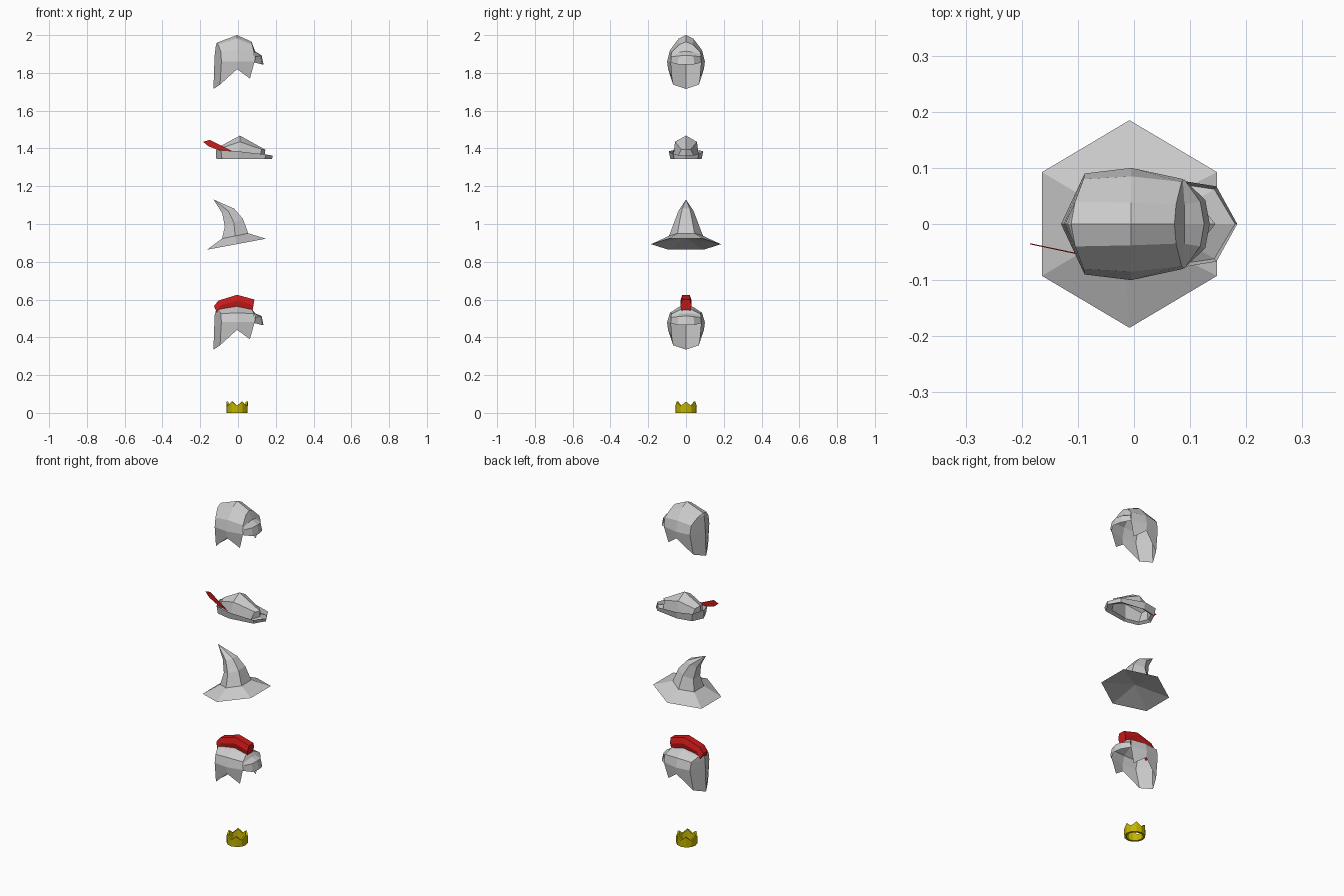
import bpy, bmesh, math
from math import sin, cos, pi

if "Cube" in bpy.data.objects:
    bpy.data.objects.remove(bpy.data.objects["Cube"])


def paint(name, rgb):
    m = bpy.data.materials.new(name)
    m.diffuse_color = (*rgb, 1)
    m.use_nodes = True
    m.node_tree.nodes["Principled BSDF"].inputs["Base Color"].default_value = m.diffuse_color
    return m


RED = paint("red", (0.6, 0.01, 0.01))
GOLD = paint("gold", (0.55, 0.46, 0.0))


def grid(rows, closed=False):
    """Quads between successive rows of equally many points."""
    n = len(rows[0])
    verts = [p for r in rows for p in r]
    faces = []
    for i in range(len(rows) - 1):
        for j in range(n if closed else n - 1):
            k = (j + 1) % n
            faces.append((i*n + j, i*n + k, (i+1)*n + k, (i+1)*n + j))
    return verts, faces


def build(name, parts, mat=None, mirror=False, dz=0.0):
    """Joins parts (verts, faces) into one flat-shaded object, optionally mirrored in y."""
    bm = bmesh.new()
    for verts, faces in parts:
        for s in ((1, -1) if mirror else (1,)):
            vs = [bm.verts.new((x, y * s, z + dz)) for x, y, z in verts]
            for f in faces:
                bm.faces.new([vs[i] for i in f])
    bmesh.ops.remove_doubles(bm, verts=bm.verts, dist=0.0005)
    bmesh.ops.recalc_face_normals(bm, faces=bm.faces)
    me = bpy.data.meshes.new(name)
    bm.to_mesh(me)
    bm.free()
    ob = bpy.data.objects.new(name, me)
    bpy.context.collection.objects.link(ob)
    if mat:
        me.materials.append(mat)
    return ob


# Helmets: half shell (front, middle, back, nape stations) plus visor
SHELL = [
    [(.072, 0, 1.965), (.075, .035, 1.95), (.085, .075, 1.91), (.088, .08, 1.86), (.063, .072, 1.77)],
    [(-.005, 0, 2.0), (-.005, .038, 1.982), (-.005, .085, 1.92), (-.005, .1, 1.86), (-.005, .095, 1.82)],
    [(-.112, 0, 1.96), (-.105, .04, 1.95), (-.09, .08, 1.91), (-.088, .09, 1.86), (-.095, .068, 1.738)],
    [(-.112, 0, 1.96), (-.117, 0, 1.945), (-.123, 0, 1.9), (-.125, 0, 1.86), (-.13, 0, 1.715)],
]
VISOR = [
    SHELL[0][:3],
    [(.09, 0, 1.915), (.09, .035, 1.91), (.087, .078, 1.9)],
    [(.125, 0, 1.893), (.118, .04, 1.89), (.09, .079, 1.885)],
    [(.135, 0, 1.845), (.127, .043, 1.845), (.088, .08, 1.855)],
]


def helmet(name, dz, crown_scale):
    def fit(rows):
        return [[(x, y, 1.9 + (z - 1.9) * crown_scale if z > 1.9 else z)
                 for x, y, z in r] for r in rows]
    build(name, [grid(fit(SHELL)), grid(fit(VISOR))], mirror=True, dz=dz)


helmet("plain_helmet", 0, 1.0)
helmet("crested_helmet", -1.38, 0.5)

# Crest: bulged cross-section lofted along the helmet ridge
inner = [(-.1, .505), (-.08, .545), (0, .562), (.077, .54)]
outer = [(-.127, .565), (-.103, .595), (-.005, .625), (.087, .6)]
rows = []
for (xi, zi), (xo, zo) in zip(inner, outer):
    xm, zm = xi * .5 + xo * .5, zi * .5 + zo * .5
    rows.append([(xi, .024, zi), (xm, .03, zm), (xo, .02, zo),
                 (xo, -.02, zo), (xm, -.03, zm), (xi, -.024, zi)])
v, f = grid(rows, closed=True)
f += [tuple(range(6)), tuple(range(18, 24))]
build("crest", [(v, f)], RED)

# Feathered hat: half crown and turned-up brim
base = [(.14, 0, 1.36), (.115, .045, 1.355), (0, .068, 1.355), (-.075, .05, 1.355), (-.095, 0, 1.355)]
shoulder = [(.145, 0, 1.393), (.125, .025, 1.395), (.01, .058, 1.435), (-.082, .035, 1.405), (-.092, 0, 1.413)]
ridge = [(.145, 0, 1.393), (.145, 0, 1.393), (.01, 0, 1.468), (-.092, 0, 1.413), (-.092, 0, 1.413)]
build("hat_crown", [grid([base, shoulder, ridge])], mirror=True)
brim_low = [(.18, 0, 1.345), (.143, .062, 1.345), (0, .083, 1.345), (-.085, .065, 1.345), (-.115, 0, 1.345)]
brim_top = [(.184, 0, 1.362), (.147, .067, 1.368), (0, .091, 1.385), (-.09, .07, 1.39), (-.117, 0, 1.395)]
build("hat_brim", [grid([base, brim_low, brim_top])], mirror=True)

# Feather: thin blade with a central thickness
outline = [(-.02, 1.38), (-.09, 1.415), (-.15, 1.445), (-.185, 1.435), (-.155, 1.41), (-.09, 1.388)]
rows = [[(x, -.07 - (x + .02) * .21 + t, z) for x, z in outline] for t in (-.001, .001)]
v, f = grid(rows, closed=True)
build("feather", [(v, f + [tuple(range(6)), tuple(range(6, 12))])], RED)


# Pointed hat: bent six-sided cone on a tilted brim
def hexring(x, z, rx, ry, slope):
    return [(x + rx * sin(a), ry * cos(a), z + slope * rx * sin(a))
            for a in (i * pi / 3 for i in range(6))]


brim = hexring(-.008, .893, .18, .185, .187)
cone = [hexring(-.015, .937, .08, .09, .2), hexring(-.022, 1.008, .055, .063, .42),
        hexring(-.052, 1.07, .037, .04, .35), [(-.13, 0, 1.13)] * 6]
build("pointed_hat", [grid([brim] + cone, closed=True)])
under = brim + [(-.008, 0, .925)]
build("pointed_hat_underside", [(under, [(i, (i + 1) % 6, 6) for i in range(6)])])


# Coronet: twelve-sided ring with six points
def ring(r, top):
    return [(-.005 + r * cos(a), r * sin(a), (.06 if i % 2 == 0 else .037) if top else 0)
            for i, a in enumerate(k * pi / 6 for k in range(12))]


build("coronet", [grid([ring(.056, 0), ring(.057, 1), ring(.047, 1), ring(.044, 0), ring(.056, 0)],
                       closed=True)], GOLD)
